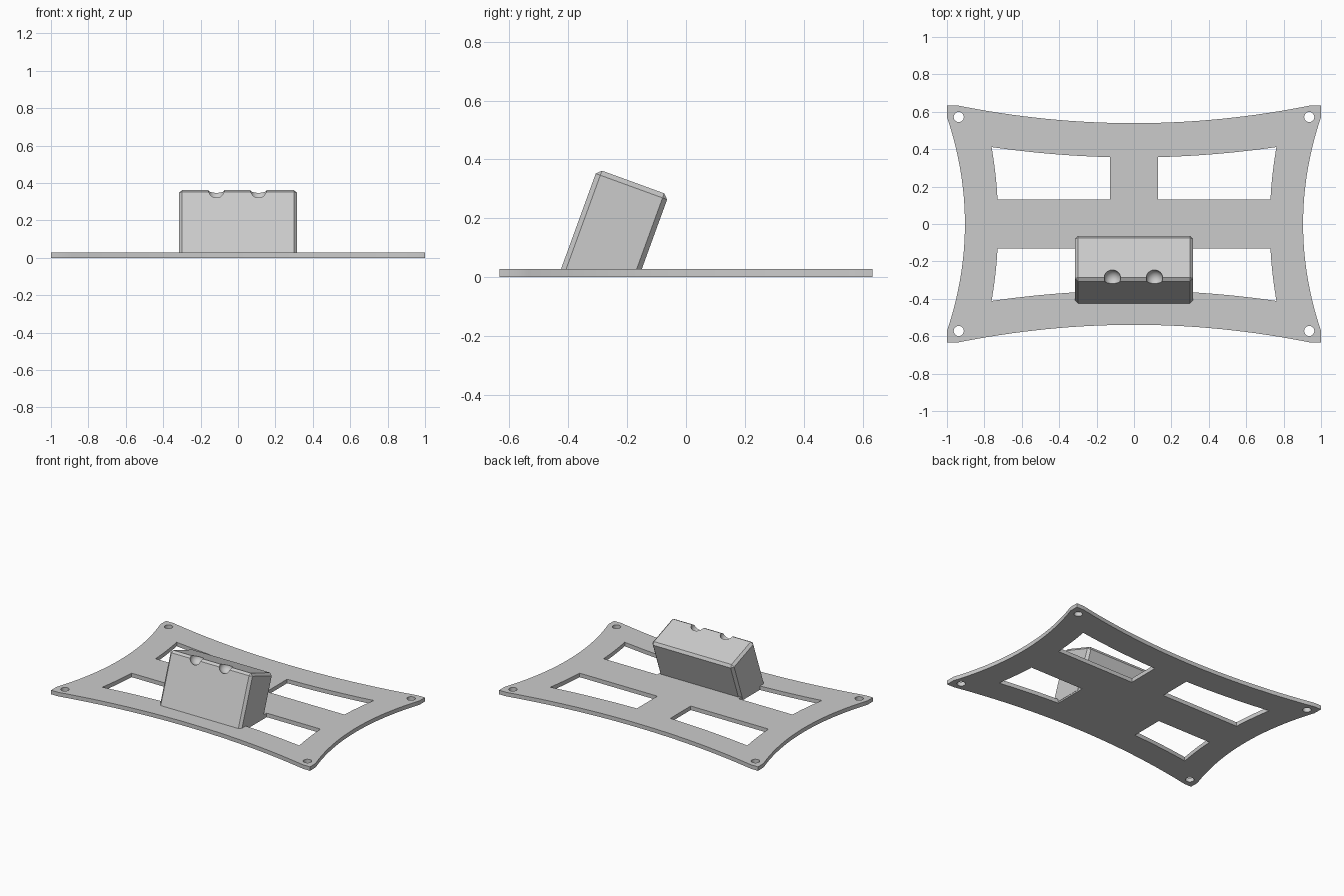
import bpy
import bmesh
from math import cos, sin, pi, radians
from mathutils import Matrix

cube = bpy.data.objects.get("Cube")
if cube:
    bpy.data.objects.remove(cube, do_unlink=True)

grey = bpy.data.materials.new("light grey")
grey.use_nodes = True
COLOUR = (0.6, 0.6, 0.6, 1)
grey.diffuse_color = COLOUR
grey.node_tree.nodes["Principled BSDF"].inputs["Base Color"].default_value = COLOUR

THICK = 0.028
BLOCK_HALF = 0.316
TILT = radians(20)


def steps(a, b, n=20):
    return [a + (b - a) * i / n for i in range(n + 1)]


def add_mesh(name, bm):
    bmesh.ops.recalc_face_normals(bm, faces=bm.faces[:])
    mesh = bpy.data.meshes.new(name)
    bm.to_mesh(mesh)
    bm.free()
    mesh.materials.append(grey)
    obj = bpy.data.objects.new(name, mesh)
    bpy.context.collection.objects.link(obj)
    return obj


def add_prism(bm, pts, low, high):
    face = bm.faces.new([bm.verts.new((x, y, low)) for x, y in pts])
    grown = bmesh.ops.extrude_face_region(bm, geom=[face], use_keep_orig=True)
    verts = [g for g in grown["geom"] if isinstance(g, bmesh.types.BMVert)]
    bmesh.ops.translate(bm, verts=verts, vec=(0, 0, high - low))


def cut_and_shade(obj, cutter, angle):
    cutter.hide_render = True
    mod = obj.modifiers.new("cut", "BOOLEAN")
    mod.object = cutter
    mod.operation = "DIFFERENCE"
    mod.solver = "EXACT"
    bpy.ops.object.select_all(action="DESELECT")
    obj.select_set(True)
    bpy.context.view_layer.objects.active = obj
    bpy.ops.object.modifier_apply(modifier=mod.name)
    bpy.data.objects.remove(cutter, do_unlink=True)
    bpy.ops.object.shade_smooth_by_angle(angle=radians(angle))


# Plate outline: bowed-in sides with squared corners
def long_edge(x):
    return 0.539 + 0.1064 * x * x


def short_edge(y):
    return 0.904 + 0.293 * y * y


outline = [(x, long_edge(x)) for x in steps(-0.945, 0.945, 32)]
outline += [(1, 0.634)] + [(short_edge(y), y) for y in steps(0.572, -0.572, 32)]
outline += [(1, -0.634)] + [(x, -long_edge(x)) for x in steps(0.945, -0.945, 32)]
outline += [(-1, -0.634)] + [(-short_edge(y), y) for y in steps(-0.572, 0.572, 32)]
outline += [(-1, 0.634)]


# Windows follow the bowed edges; the front pair stops at the block
def window(sx, sy):
    inner = 0.129 if sy > 0 else BLOCK_HALF - 0.002
    pts = [(inner, 0.132)]
    pts += [(0.726 + 0.21 * y * y, y) for y in steps(0.132, 0.412)]
    pts += [(x, 0.356 + 0.0957 * x * x) for x in steps(0.75, inner)]
    return [(sx * x, sy * y) for x, y in pts]


def screw_hole(sx, sy):
    return [(sx * 0.937 + 0.027 * cos(2 * pi * i / 32),
             sy * 0.572 + 0.027 * sin(2 * pi * i / 32)) for i in range(32)]


bm = bmesh.new()
add_prism(bm, outline, 0, THICK)
plate = add_mesh("base_plate", bm)

bm = bmesh.new()
for sx in (-1, 1):
    for sy in (-1, 1):
        add_prism(bm, window(sx, sy), -0.1, 0.1)
        add_prism(bm, screw_hole(sx, sy), -0.1, 0.1)
cut_and_shade(plate, add_mesh("plate_cutter", bm), 25)

# Leaning block: chamfered box, tilted back and trimmed inside the plate
BOTTOM, TOP = -0.24, 0.312
lean = Matrix.Translation((0, -0.2865, 0.03)) @ Matrix.Rotation(-TILT, 4, "X")
bm = bmesh.new()
bmesh.ops.create_cube(bm, size=1, matrix=Matrix.Translation((0, 0, (TOP + BOTTOM) / 2))
                      @ Matrix.Diagonal((2 * BLOCK_HALF, 0.258, TOP - BOTTOM, 1)))
bmesh.ops.bevel(bm, geom=bm.edges[:], offset=0.0165, segments=1,
                affect="EDGES", profile=0.5)
bm.transform(lean)
cut = bmesh.ops.bisect_plane(bm, geom=bm.verts[:] + bm.edges[:] + bm.faces[:],
                             plane_co=(0, 0, 0.01), plane_no=(0, 0, 1), clear_inner=True)
bmesh.ops.holes_fill(bm, edges=[e for e in cut["geom_cut"]
                                if isinstance(e, bmesh.types.BMEdge)])
block = add_mesh("leaning_block", bm)

# Two round finger notches scooped out of the front top edge
bm = bmesh.new()
for side in (-1, 1):
    bmesh.ops.create_uvsphere(bm, u_segments=40, v_segments=24, radius=0.044,
                              matrix=Matrix.Translation((side * 0.1125 - 0.003, -0.289, 0.354)))
cut_and_shade(block, add_mesh("notch_cutter", bm), 15)
